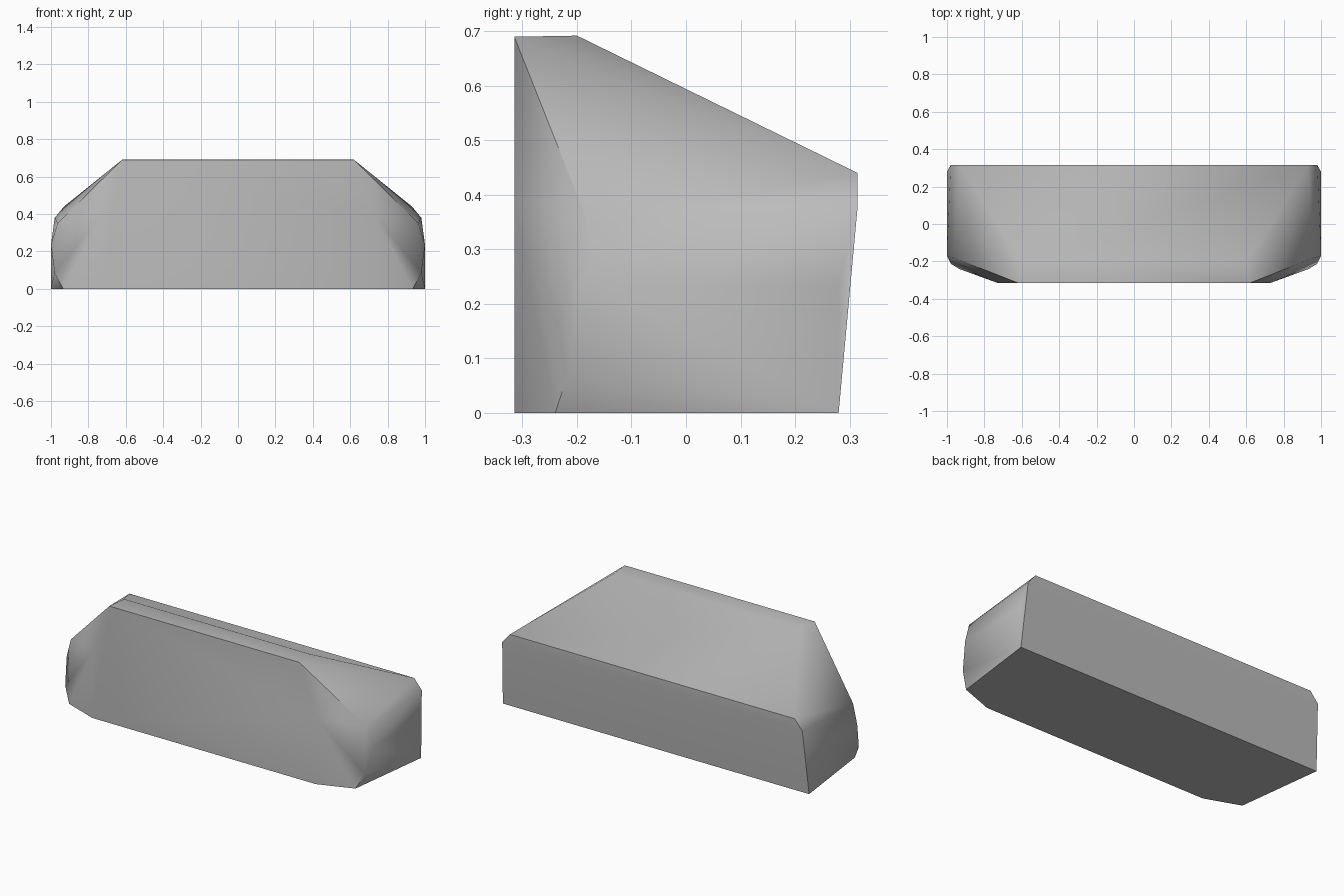
import bpy
import bmesh
import math

default = bpy.data.objects.get("Cube")
if default:
    bpy.data.objects.remove(default, do_unlink=True)

# Plain grey stone
stone = bpy.data.materials.new("stone_grey")
stone.use_nodes = True
grey = (0.5, 0.5, 0.5, 1)
stone.diffuse_color = grey
stone.node_tree.nodes["Principled BSDF"].inputs["Base Color"].default_value = grey

# Corner points of one end of the block
front = [(0.62, -0.315, 0.69), (0.73, -0.315, 0.39), (0.73, -0.315, 0)]
ridge = [(0.605, -0.2, 0.692)]
side = [(0.965, -0.18, 0.35), (1, -0.17, 0.235), (0.98, -0.212, 0.085), (0.935, -0.24, 0)]
back = [(0.93, 0.315, 0.44), (0.98, 0.315, 0.38), (1, 0.28, 0.235), (1, 0.28, 0)]

# Mirror the end across x and wrap both in a convex skin
bm = bmesh.new()
for x, y, z in front + ridge + side + back:
    for mirror in (1, -1):
        bm.verts.new((mirror * x, y, z))
hull = bmesh.ops.convex_hull(bm, input=bm.verts)
loose = {v for v in hull["geom_interior"] + hull["geom_unused"]
         if isinstance(v, bmesh.types.BMVert)}
bmesh.ops.delete(bm, geom=list(loose), context="VERTS")
bmesh.ops.dissolve_limit(bm, angle_limit=math.radians(1), verts=bm.verts, edges=bm.edges)
bmesh.ops.recalc_face_normals(bm, faces=bm.faces)

mesh = bpy.data.meshes.new("stone_block")
bm.to_mesh(mesh)
bm.free()
mesh.materials.append(stone)
block = bpy.data.objects.new("stone_block", mesh)
bpy.context.collection.objects.link(block)

# Soft shading over the shallow bends, crisp along the main edges
bpy.ops.object.select_all(action="DESELECT")
block.select_set(True)
bpy.context.view_layer.objects.active = block
bpy.ops.object.shade_smooth_by_angle(angle=math.radians(50))
